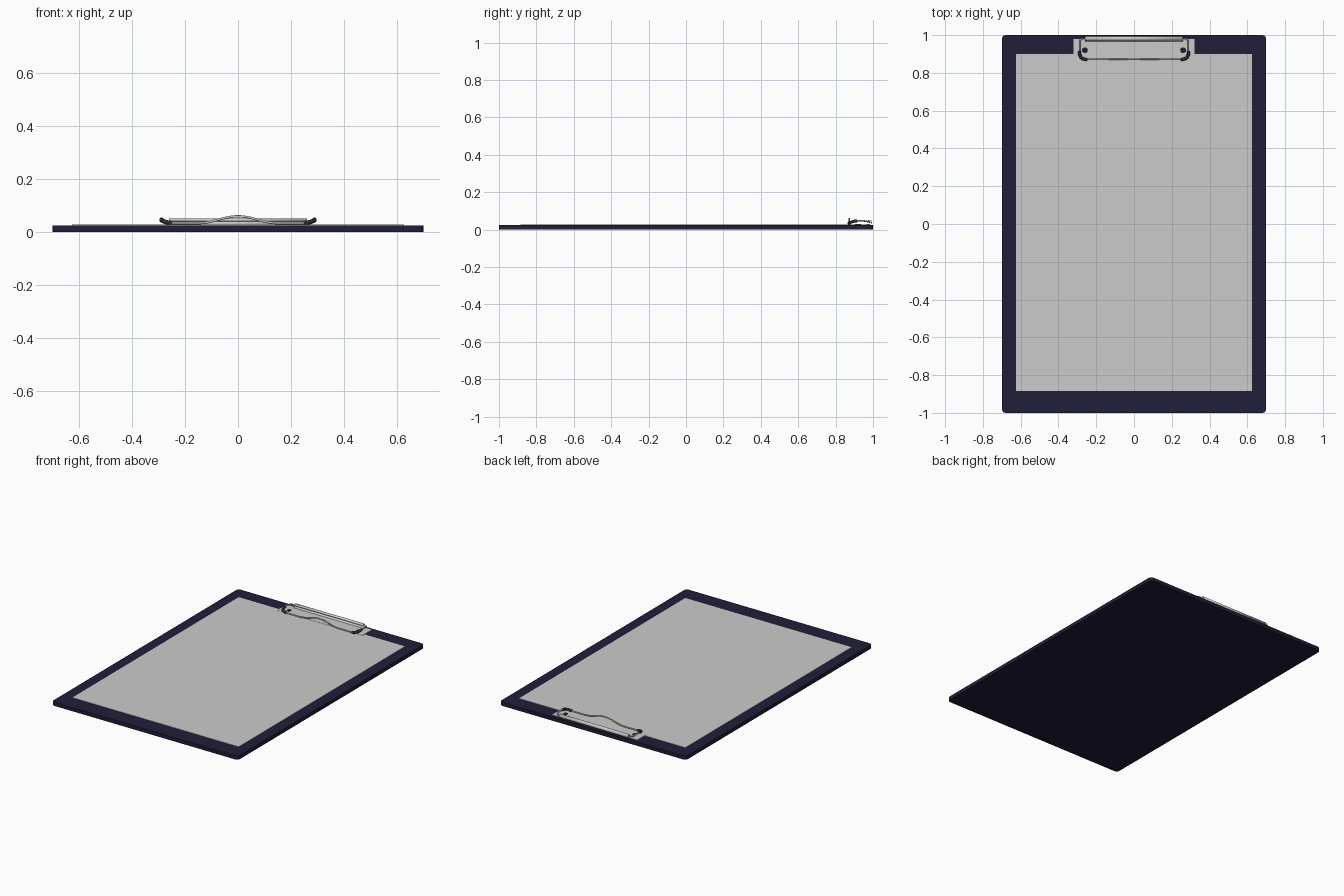
import bpy, bmesh, math
from mathutils import Vector

if "Cube" in bpy.data.objects:
    bpy.data.objects.remove(bpy.data.objects["Cube"])


def material(name, color):
    m = bpy.data.materials.new(name)
    m.diffuse_color = (*color, 1)
    m.use_nodes = True
    m.node_tree.nodes["Principled BSDF"].inputs["Base Color"].default_value = m.diffuse_color
    return m


navy = material("navy", (0.014, 0.013, 0.04))
rubber = material("dark_rubber", (0.025, 0.025, 0.025))


def finish(ob, mat=None):
    if mat:
        ob.data.materials.append(mat)
    bpy.ops.object.select_all(action='DESELECT')
    ob.select_set(True)
    bpy.context.view_layer.objects.active = ob
    return ob


def box(name, x, y, z, mat=None, corner=0):
    bpy.ops.mesh.primitive_cube_add(size=1)
    ob = bpy.context.object
    ob.name = name
    bm = bmesh.new()
    bm.from_mesh(ob.data)
    for v in bm.verts:
        v.co = (x[v.co.x > 0], y[v.co.y > 0], z[v.co.z > 0])
    if corner:
        edges = [e for e in bm.edges
                 if abs(e.verts[0].co.z - e.verts[1].co.z) > 1e-4]
        bmesh.ops.bevel(bm, geom=edges, offset=corner, segments=6,
                        profile=0.5, affect='EDGES')
    bm.to_mesh(ob.data)
    bm.free()
    return finish(ob, mat)


def tube(name, points, radius, mat=None):
    cu = bpy.data.curves.new(name, 'CURVE')
    cu.dimensions = '3D'
    cu.bevel_depth = radius
    cu.bevel_resolution = 3
    cu.use_fill_caps = True
    sp = cu.splines.new('POLY')
    sp.points.add(len(points) - 1)
    for p, c in zip(sp.points, points):
        p.co = (*c, 1)
    ob = bpy.data.objects.new(name, cu)
    bpy.context.collection.objects.link(ob)
    finish(ob, mat)
    bpy.ops.object.convert(target='MESH')
    ob = bpy.context.object
    bpy.ops.object.shade_smooth_by_angle(angle=math.radians(50))
    return ob


def strip(name, profile, half, thickness):
    # profile in (y, z), swept along x
    n = len(profile)
    verts = [(x, y, z) for x in (-half, half) for y, z in profile]
    me = bpy.data.meshes.new(name)
    me.from_pydata(verts, [], [(i, i + 1, n + i + 1, n + i) for i in range(n - 1)])
    ob = bpy.data.objects.new(name, me)
    bpy.context.collection.objects.link(ob)
    finish(ob)
    mod = ob.modifiers.new("thick", 'SOLIDIFY')
    mod.thickness = thickness
    mod.offset = 0
    bpy.ops.object.shade_smooth_by_angle(angle=math.radians(40))
    return ob


# Board and sheet
box("board", (-0.7, 0.7), (-1, 1), (0, 0.025), navy, 0.022)
box("paper", (-0.625, 0.625), (-0.885, 0.9), (0.0245, 0.0275))

# Clip base with two screw holes
base = box("clip_base", (-0.32, 0.32), (0.88, 0.98), (0.0245, 0.0285))
for s in (-1, 1):
    bpy.ops.mesh.primitive_cylinder_add(vertices=24, radius=0.016, depth=0.0079,
                                        location=(s * 0.26, 0.92, 0.029))
    cutter = bpy.context.object
    cutter.name = "hole_cutter"
    cutter.hide_render = True
    cutter.hide_set(True)
    mod = base.modifiers.new("hole", 'BOOLEAN')
    mod.object = cutter
    mod.solver = 'EXACT'
    box_rivet = bpy.ops.mesh.primitive_cylinder_add(
        vertices=24, radius=0.0155, depth=0.004, location=(s * 0.26, 0.92, 0.0268))
    rivet = bpy.context.object
    rivet.name = "rivet"
    finish(rivet, navy)

# Curled hinge at the rear of the base
curl = [(0.965, 0.0275)] + [
    (0.982 + 0.0105 * math.cos(a), 0.0395 + 0.0105 * math.sin(a))
    for a in [math.radians(-90 + 22 * i) for i in range(13)]]
strip("hinge_curl", curl, 0.26, 0.003)

# Bent wire: hinge pin, arched side arms and front bar with a raised thumb bump
half = [(0.27, 0.982, 0.0395)]
for i in range(1, 6):                       # rear corner
    a = math.radians(90 - 18 * i)
    half.append((0.268 + 0.02 * math.cos(a), 0.962 + 0.02 * math.sin(a), 0.04 + 0.001 * i))
half += [(0.288, 0.94, 0.048), (0.288, 0.92, 0.047)]
corner = []
for i in range(7):                          # front corner
    a = math.radians(-15 * i)
    corner.append((0.258 + 0.03 * math.cos(a), 0.902 + 0.03 * math.sin(a), 0.045 - 0.0018 * i))
half += corner
N = 40
front = []
for i in range(N + 1):
    x = 0.24 - 0.48 * i / N
    t = max(0, 1 - abs(x) / 0.15)
    front.append((x, 0.872, 0.033 + 0.026 * (0.5 - 0.5 * math.cos(math.pi * t))))
wire = half + front + [(-x, y, z) for x, y, z in reversed(half)]
tube("clip_wire", wire, 0.0045)

# Rubber grips on the front corners
for s in (-1, 1):
    grip = [(0.288, 0.915, 0.0465)] + corner + [(0.248, 0.872, 0.0335)]
    tube("rubber_grip", [(s * x, y, z) for x, y, z in grip], 0.0085, rubber)
